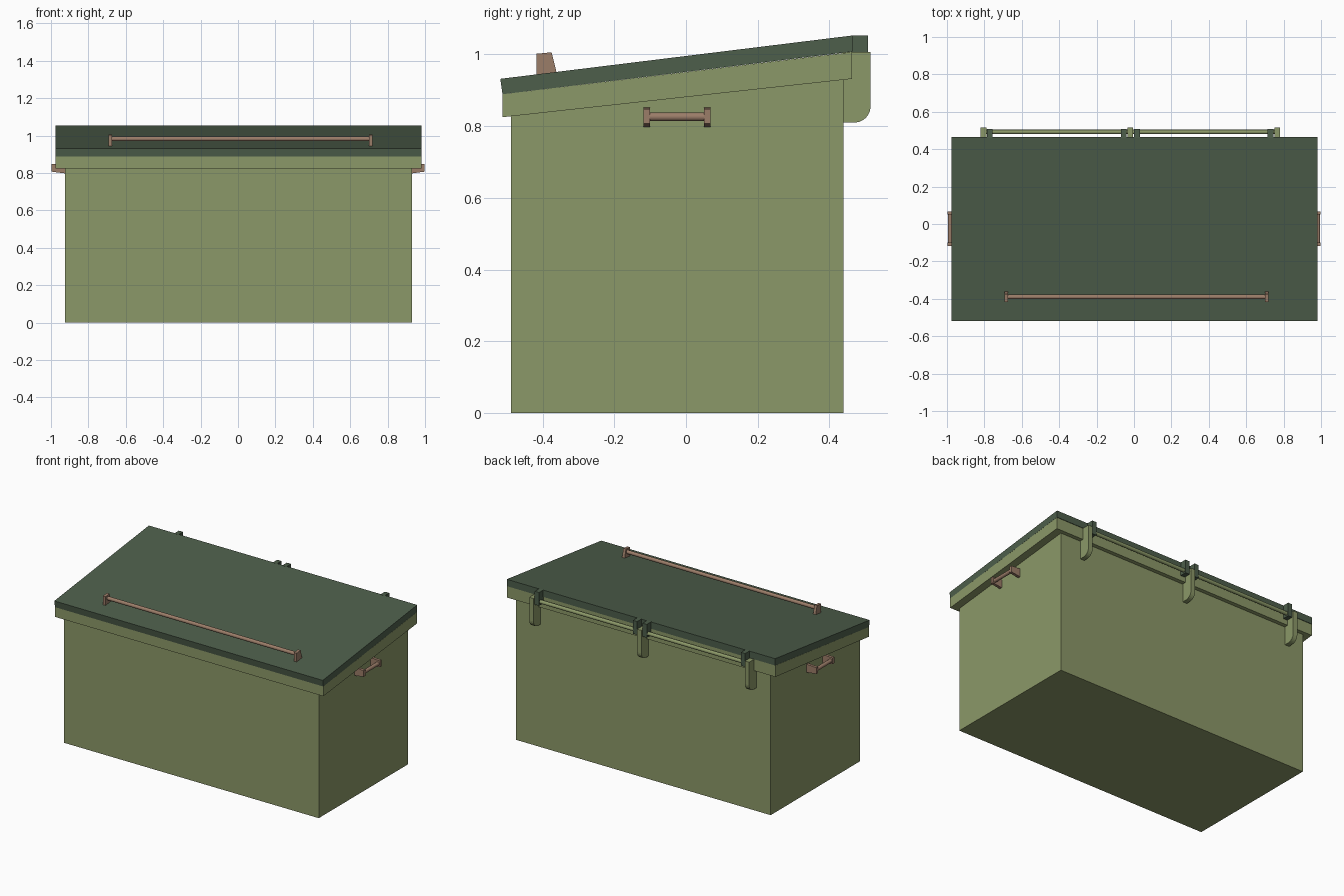
import bpy, bmesh, math
from mathutils import Vector, Matrix

if "Cube" in bpy.data.objects:
    bpy.data.objects.remove(bpy.data.objects["Cube"])


def material(name, rgb):
    m = bpy.data.materials.new(name)
    m.diffuse_color = (*rgb, 1)
    m.use_nodes = True
    m.node_tree.nodes["Principled BSDF"].inputs["Base Color"].default_value = m.diffuse_color
    return m


OLIVE = material("olive_paint", (0.26, 0.314, 0.138))
DARK = material("dark_green_paint", (0.075, 0.112, 0.07))
BROWN = material("brown_handle", (0.33, 0.205, 0.14))


def finish(name, bm, mat):
    bmesh.ops.recalc_face_normals(bm, faces=bm.faces)
    me = bpy.data.meshes.new(name)
    bm.to_mesh(me)
    bm.free()
    me.materials.append(mat)
    ob = bpy.data.objects.new(name, me)
    bpy.context.collection.objects.link(ob)
    return ob


def extrude(name, profile, axis, a, b, mat):
    """Extrude a (y, z) profile along x, or an (x, z) profile along y."""
    bm = bmesh.new()
    place = (lambda p, t: (t, *p)) if axis == 'X' else (lambda p, t: (p[0], t, p[1]))
    face = bm.faces.new([bm.verts.new(place(p, a)) for p in profile])
    ext = bmesh.ops.extrude_face_region(bm, geom=[face])
    step = Vector((b - a, 0, 0)) if axis == 'X' else Vector((0, b - a, 0))
    bmesh.ops.translate(bm, vec=step,
                        verts=[v for v in ext['geom'] if isinstance(v, bmesh.types.BMVert)])
    return finish(name, bm, mat)


def rod(name, p, q, radius, mat):
    p, q = Vector(p), Vector(q)
    rot = (q - p).to_track_quat('Z', 'Y').to_matrix().to_4x4()
    bm = bmesh.new()
    bmesh.ops.create_cone(bm, cap_ends=True, segments=16, radius1=radius, radius2=radius,
                          depth=(q - p).length, matrix=Matrix.Translation((p + q) / 2) @ rot)
    for f in bm.faces:
        f.smooth = len(f.verts) == 4
    for e in bm.edges:
        e.smooth = all(f.smooth for f in e.link_faces)
    return finish(name, bm, mat)


# Body, overhanging sloped rim and lid
extrude("box_body", [(-0.488, 0), (0.44, 0), (0.44, 0.99), (-0.488, 0.878)],
        'X', -0.925, 0.93, OLIVE)
extrude("rim_band", [(-0.512, 0.825), (0.463, 0.932), (0.463, 1.007), (-0.512, 0.889)],
        'X', -0.975, 0.98, OLIVE)
extrude("lid", [(-0.512, 0.889), (0.465, 1.008), (0.465, 1.053), (-0.518, 0.932)],
        'X', -0.975, 0.98, DARK)

# Lid handle: two tapered posts and a long bar
post = [(-0.417, 0.938), (-0.36, 0.945), (-0.375, 1.006), (-0.417, 1.002)]
for side, x in (("left", -0.692), ("right", 0.7)):
    extrude(f"lid_handle_post_{side}", post, 'X', x, x + 0.019, BROWN)
rod("lid_handle_bar", (-0.685, -0.39, 0.982), (0.712, -0.39, 0.982), 0.012, BROWN)

# Carry handles on both ends
for side, s, wall in (("left", -1, 0.92), ("right", 1, 0.925)):
    prof = [(s * wall, 0.797), (s * 0.998, 0.807), (s * 0.998, 0.848), (s * wall, 0.852)]
    for part, y in (("front", -0.118), ("back", 0.05)):
        extrude(f"side_handle_{side}_{part}_post", prof, 'Y', y, y + 0.018, BROWN)
    rod(f"side_handle_{side}_bar", (s * 0.983, -0.11, 0.826), (s * 0.983, 0.06, 0.826),
        0.012, BROWN)

# Hinge brackets on the back wall, with a rounded lower corner
r = 0.045
arc = [(0.515 - r + r * math.sin(t), 0.81 + r - r * math.cos(t))
       for t in (i * math.pi / 12 for i in range(7))]
bracket = [(0.435, 0.81)] + arc + [(0.515, 1.007), (0.435, 1.007)]
for side, x in (("left", -0.82), ("middle", -0.036), ("right", 0.75)):
    extrude(f"hinge_bracket_{side}", bracket, 'X', x, x + 0.031, OLIVE)

# Lid hinge tabs beside the brackets
tab = [(0.46, 0.965), (0.508, 0.965), (0.508, 1.053), (0.46, 1.053)]
for i, x in enumerate((-0.787, -0.07, 0.0, 0.715)):
    extrude(f"lid_hinge_tab_{i + 1}", tab, 'X', x, x + 0.031, DARK)

# Hinge rods
for side, a, b in (("left", -0.8, -0.02), ("right", -0.02, 0.765)):
    rod(f"hinge_rod_{side}", (a, 0.492, 0.987), (b, 0.492, 0.987), 0.012, OLIVE)
